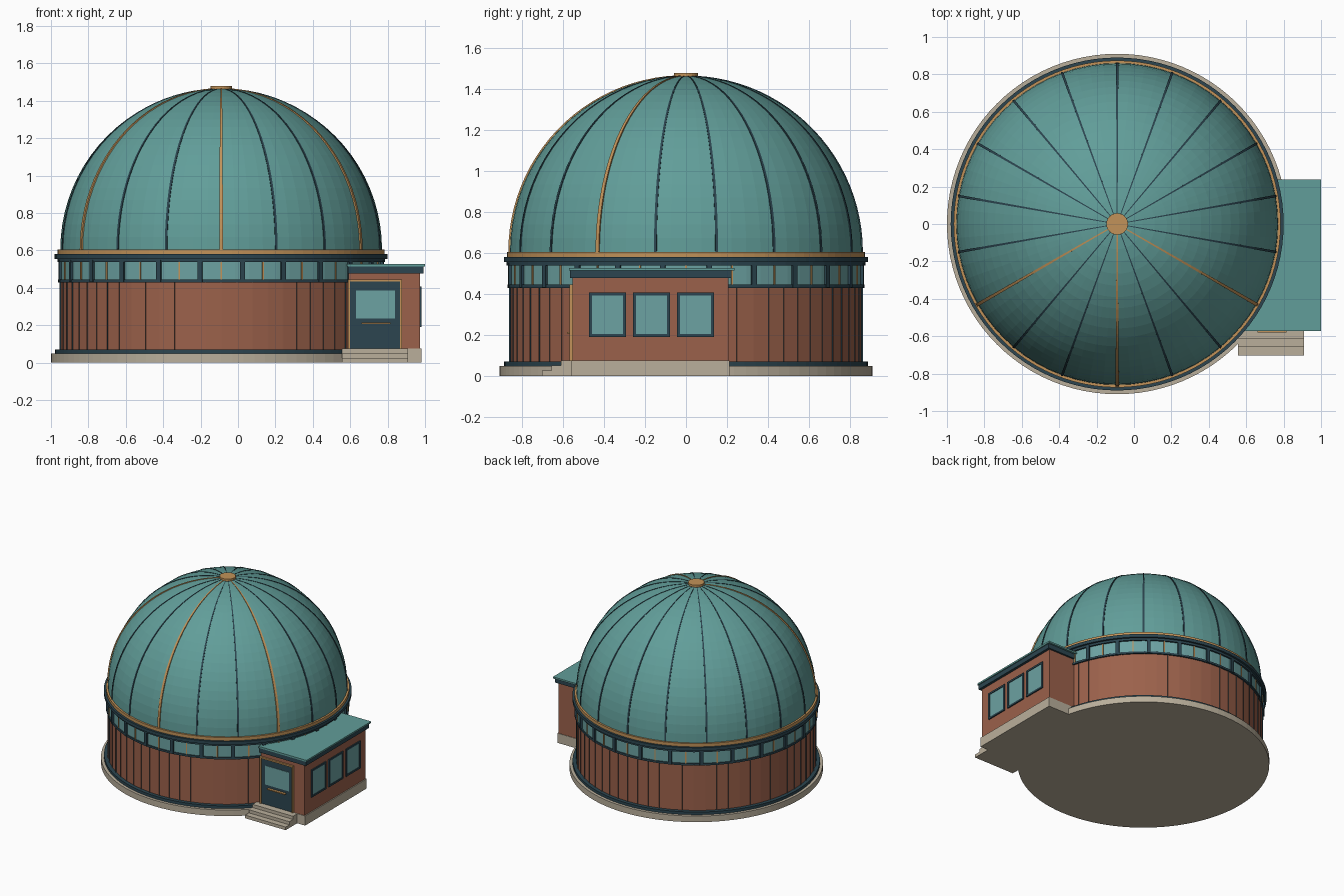
import bpy, bmesh, math
from math import sin, cos, pi, radians
from mathutils import Matrix, Vector

cube = bpy.data.objects.get("Cube")
if cube:
    bpy.data.objects.remove(cube, do_unlink=True)

CX = -0.09      # drum axis
SEG = 64


def material(name, rgb):
    m = bpy.data.materials.new(name)
    m.use_nodes = True
    m.diffuse_color = (*rgb, 1)
    m.node_tree.nodes["Principled BSDF"].inputs["Base Color"].default_value = (*rgb, 1)
    return m


TEAL = material("teal_copper", (0.12, 0.34, 0.32))
GLASS = material("window_glass", (0.15, 0.36, 0.36))
DARK = material("dark_trim", (0.025, 0.06, 0.08))
GOLD = material("brass", (0.54, 0.29, 0.10))
BRICK = material("red_brick", (0.33, 0.12, 0.07))
STONE = material("pale_stone", (0.49, 0.43, 0.33))


def finish(name, bm, *mats):
    bmesh.ops.recalc_face_normals(bm, faces=bm.faces)
    mesh = bpy.data.meshes.new(name)
    bm.to_mesh(mesh)
    bm.free()
    for m in mats:
        mesh.materials.append(m)
    ob = bpy.data.objects.new(name, mesh)
    bpy.context.scene.collection.objects.link(ob)
    return ob


def add_box(bm, lo, hi, matrix=Matrix()):
    lo, hi = Vector(lo), Vector(hi)
    size = Matrix.Diagonal((*(hi - lo), 1))
    return bmesh.ops.create_cube(
        bm, size=1, matrix=matrix @ Matrix.Translation((lo + hi) / 2) @ size)["verts"]


def box(name, lo, hi, mat):
    bm = bmesh.new()
    add_box(bm, lo, hi)
    return finish(name, bm, mat)


def disc(name, radius, z0, z1, mat, seg=SEG):
    bm = bmesh.new()
    bmesh.ops.create_cone(bm, cap_ends=True, segments=seg, radius1=radius, radius2=radius,
                          depth=z1 - z0, matrix=Matrix.Translation((CX, 0, (z0 + z1) / 2)))
    return finish(name, bm, mat)


def radial_boxes(name, angles, r0, r1, width, z0, z1, mat, side_mat=None):
    """Upright bars set around the drum axis."""
    bm = bmesh.new()
    for a in angles:
        turn = Matrix.Translation((CX, 0, 0)) @ Matrix.Rotation(a, 4, "Z")
        verts = add_box(bm, (r0, -width / 2, z0), (r1, width / 2, z1), turn)
        if side_mat:
            tangent = Vector((-sin(a), cos(a), 0))
            for f in {f for v in verts for f in v.link_faces}:
                f.normal_update()
                if abs(f.normal.dot(tangent)) > 0.9:
                    f.material_index = 1
    return finish(name, bm, mat, *([side_mat] if side_mat else []))


# Drum, from the ground up
disc("stone_base", 0.91, 0, 0.048, STONE, 96)
disc("base_trim", 0.888, 0.048, 0.07, DARK, 96)
disc("brick_wall", 0.86, 0.07, 0.435, BRICK)
step = 2 * pi / SEG
radial_boxes("wall_seams", [i * step for i in range(SEG)],
             0.85, 0.864, 0.005, 0.07, 0.432, BRICK, DARK)
disc("window_sill", 0.872, 0.43, 0.445, DARK)
disc("window_band", 0.863, 0.445, 0.54, GLASS, 72)
bay = radians(15)
radial_boxes("window_mullions", [(i + 0.5) * bay for i in range(24)],
             0.84, 0.876, 0.026, 0.432, 0.55, DARK)
radial_boxes("window_glazing_bars", [i * bay for i in range(24)],
             0.84, 0.869, 0.008, 0.445, 0.54, GOLD)
disc("window_head", 0.876, 0.538, 0.556, DARK)
disc("cornice", 0.89, 0.555, 0.58, DARK, 96)
disc("brass_ring", 0.874, 0.58, 0.605, GOLD, 96)

# Dome
DOME_Z, DOME_R = 0.605, 0.86
bm = bmesh.new()
bmesh.ops.create_uvsphere(bm, u_segments=72, v_segments=40, radius=DOME_R,
                          matrix=Matrix.Translation((CX, 0, DOME_Z)))
bmesh.ops.delete(bm, geom=[v for v in bm.verts if v.co.z < DOME_Z - 0.001], context="VERTS")
finish("dome", bm, TEAL)
disc("dome_cap", 0.058, 1.455, 1.48, GOLD, 24)


def ribs(name, angles, width, proud, mat):
    """Arched bars that narrow towards the crown."""
    bm = bmesh.new()
    n = 24
    for a in angles:
        out, side = Vector((cos(a), sin(a), 0)), Vector((-sin(a), cos(a), 0))
        rows = []
        for i in range(n + 1):
            t = pi / 2 * 0.97 * i / n
            ray = out * cos(t) + Vector((0, 0, sin(t)))
            half = side * width / 2 * (0.3 + 0.7 * cos(t))
            centre = Vector((CX, 0, DOME_Z))
            top = DOME_R + proud * (0.4 + 0.6 * cos(t))
            rows.append([bm.verts.new(centre + ray * r + half * s)
                         for r, s in ((DOME_R - 0.02, -1), (top, -1), (top, 1), (DOME_R - 0.02, 1))])
        for p, q in zip(rows, rows[1:]):
            for k in range(4):
                bm.faces.new((p[k], p[(k + 1) % 4], q[(k + 1) % 4], q[k]))
        bm.faces.new(rows[0])
        bm.faces.new(rows[-1])
    return finish(name, bm, mat)


front = -pi / 2
brass_slots = (-3, 0, 3)
ribs("dome_ribs", [front + radians(20) * i for i in range(-8, 10) if i not in brass_slots],
     0.013, 0.004, DARK)
ribs("brass_ribs", [front + radians(20) * i for i in brass_slots], 0.018, 0.008, GOLD)

# Entrance annex
FRONT, BACK, SIDE = -0.555, 0.208, 0.972
box("annex_footing", (0.585, FRONT - 0.004, 0), (0.98, BACK + 0.004, 0.076), STONE)
box("annex_walls", (0.59, FRONT, 0.076), (SIDE, BACK, 0.482), BRICK)
box("annex_fascia", (0.587, -0.567, 0.478), (0.992, 0.222, 0.514), DARK)
box("annex_roof", (0.582, -0.572, 0.514), (1.0, 0.237, 0.527), TEAL)

# Side windows
for i in range(3):
    y = -0.473 + 0.2145 * i
    frame, w, h0, h1 = 0.014, 0.18, 0.19, 0.407
    bm = bmesh.new()
    for lo, hi in (((y, h0), (y + w, h0 + frame)), ((y, h1 - frame), (y + w, h1)),
                   ((y, h0), (y + frame, h1)), ((y + w - frame, h0), (y + w, h1))):
        add_box(bm, (SIDE - 0.01, *lo), (SIDE + 0.009, *hi))
    finish(f"side_window_frame_{i + 1}", bm, DARK)
    box(f"side_window_glass_{i + 1}", (SIDE - 0.01, y + frame, h0 + frame),
        (SIDE + 0.004, y + w - frame, h1 - frame), GLASS)

# Door with brass surround
box("door", (0.598, FRONT - 0.006, 0.076), (0.867, FRONT + 0.01, 0.436), DARK)
box("door_glass", (0.63, FRONT - 0.009, 0.235), (0.84, FRONT, 0.385), GLASS)
box("door_handle", (0.66, FRONT - 0.025, 0.206), (0.815, FRONT - 0.005, 0.214), GOLD)
bm = bmesh.new()
for x0, x1, z0 in ((0.587, 0.599, 0.076), (0.866, 0.878, 0.076), (0.587, 0.878, 0.434)):
    add_box(bm, (x0, FRONT - 0.014, z0), (x1, FRONT + 0.01, 0.446))
finish("door_surround", bm, GOLD)

# Entrance steps
for i, y in enumerate((-0.703, -0.657, -0.611)):
    box(f"step_{i + 1}", (0.555, y, 0), (0.91, -0.55, 0.025 * (i + 1)), STONE)
